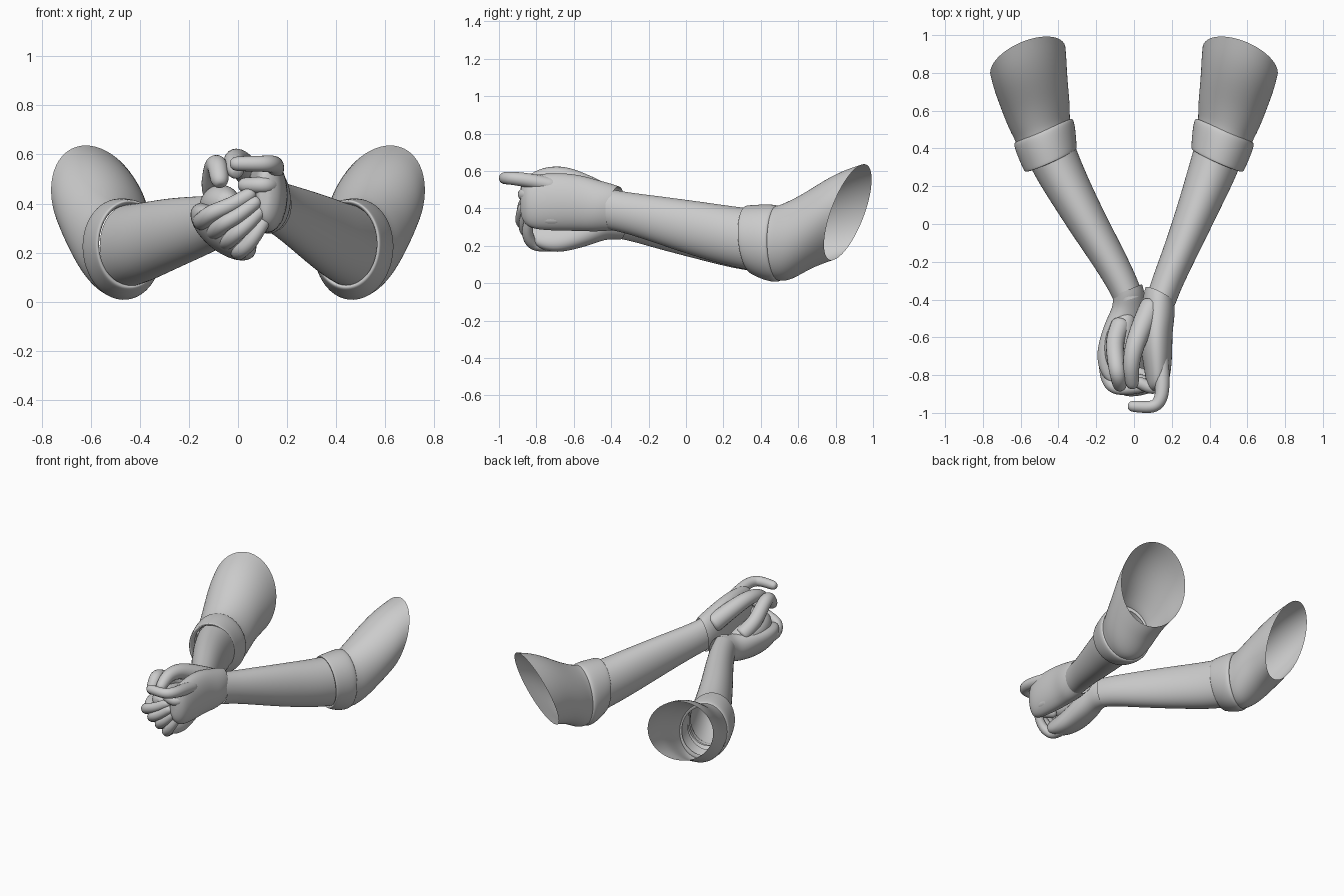
import bpy, bmesh, math
from mathutils import Matrix, Vector

grey = bpy.data.materials.new("grey")
grey.diffuse_color = (0.6, 0.6, 0.6, 1)


def skin(name, rings, cap_start=False, cap_end=False, subdiv=2):
    """Join rings of points into one smooth tube."""
    bm = bmesh.new()
    loops = [[bm.verts.new(p) for p in ring] for ring in rings]
    n = len(loops[0])
    for a, b in zip(loops, loops[1:]):
        for i in range(n):
            j = (i + 1) % n
            bm.faces.new((a[i], a[j], b[j], b[i]))
    for use, loop in ((cap_start, loops[0]), (cap_end, loops[-1])):
        if use:
            c = bm.verts.new(sum((v.co for v in loop), Vector()) / n)
            for i in range(n):
                bm.faces.new((loop[i], loop[(i + 1) % n], c))
    bmesh.ops.recalc_face_normals(bm, faces=bm.faces)
    mesh = bpy.data.meshes.new(name)
    bm.to_mesh(mesh)
    bm.free()
    for f in mesh.polygons:
        f.use_smooth = True
    mesh.materials.append(grey)
    ob = bpy.data.objects.new(name, mesh)
    bpy.context.collection.objects.link(ob)
    ob.modifiers.new("smooth", 'SUBSURF').levels = subdiv
    ob.modifiers["smooth"].render_levels = subdiv
    return ob


def oval(x, y, z, w, h, yaw=0, lean=0, roll=0, n=20):
    """Upright oval ring facing along y; lean tips its top towards +y."""
    m = (Matrix.Rotation(math.radians(yaw), 3, 'Z')
         @ Matrix.Rotation(math.radians(-lean), 3, 'X')
         @ Matrix.Rotation(math.radians(roll), 3, 'Y'))
    return [Vector((x, y, z)) + m @ Vector((w * math.cos(t), 0, h * math.sin(t)))
            for t in (2 * math.pi * i / n for i in range(n))]


def loft(name, specs, mirror=1, **kw):
    rings = [oval(*s) for s in specs]
    for ring in rings:
        for p in ring:
            p.x *= mirror
    return skin(name, rings, **kw)


def finger(name, points, r, taper=0.82, n=10):
    """Rounded tapering tube along a bent path."""
    pts = [Vector(p) for p in points]
    path = []
    for i in range(len(pts) - 1):
        p0, p1, p2 = pts[max(i - 1, 0)], pts[i], pts[i + 1]
        p3 = pts[min(i + 2, len(pts) - 1)]
        for t in (0, 0.33, 0.67):
            path.append(0.5 * (2 * p1 + (p2 - p0) * t + (2 * p0 - 5 * p1 + 4 * p2 - p3) * t * t
                               + (3 * p1 - p0 - 3 * p2 + p3) * t ** 3))
    path.append(pts[-1])
    last = len(path) - 1
    stations = [(p, r * (1 - (1 - taper) * i / last)) for i, p in enumerate(path)]
    end = (path[-1] - path[-2]).normalized()
    rt = r * taper
    stations += [(path[-1] + end * rt * 0.5, rt * 0.85), (path[-1] + end * rt * 0.85, rt * 0.5)]
    rings = []
    for i, (p, rad) in enumerate(stations):
        d = stations[min(i + 1, len(stations) - 1)][0] - stations[max(i - 1, 0)][0]
        q = d.to_track_quat('Z', 'Y')
        rings.append([p + q @ Vector((rad * math.cos(a), rad * math.sin(a), 0))
                      for a in (2 * math.pi * k / n for k in range(n))])
    return skin(name, rings, True, True, 1)


# Sleeves with an open shoulder end, and folded cuffs below the elbows
sleeve = [(.562, .865, .38, .215, .282, -26, 22, 7), (.55, .79, .355, .208, .268, -23, 17, 7),
          (.536, .71, .318, .194, .248, -19, 12, 7), (.515, .62, .262, .182, .222, -18, 5, 8),
          (.498, .55, .226, .170, .212, -20, 0, 9), (.484, .50, .210, .156, .205, -22, -2, 9),
          (.472, .45, .214, .153, .194, -23, -2, 8), (.458, .39, .222, .148, .184, -23, -3, 6)]
cuff = [(.482, .49, .216, .145, .175, -23, 0, 9), (.482, .50, .212, .168, .206, -23, 0, 9),
        (.474, .47, .213, .174, .212, -23, 0, 9), (.459, .41, .219, .166, .206, -23, -2, 8),
        (.444, .35, .23, .156, .190, -24, -4, 6), (.440, .335, .234, .150, .184, -24, -4, 6),
        (.440, .338, .235, .136, .168, -24, -4, 6), (.450, .38, .23, .133, .165, -24, -4, 6)]
for side, m in (("right", 1), ("left", -1)):
    loft(side + "_sleeve", sleeve, m)
    loft(side + "_cuff", cuff, m)

# Forearms
loft("right_forearm", [(.452, .39, .228, .135, .17, -23), (.41, .27, .245, .128, .165, -23),
                       (.36, .14, .272, .115, .157, -22), (.305, 0, .303, .103, .145, -22),
                       (.235, -.17, .343, .09, .127, -22), (.175, -.31, .375, .083, .112, -20),
                       (.14, -.41, .395, .08, .11, -15)])
loft("left_forearm", [(-.445, .39, .228, .135, .17, 27), (-.39, .27, .24, .127, .165, 28),
                      (-.32, .14, .262, .115, .155, 28), (-.242, 0, .285, .105, .142, 28),
                      (-.14, -.17, .31, .092, .122, 28), (-.062, -.31, .333, .083, .103, 24),
                      (-.025, -.40, .34, .078, .098, 18)])

# Right hand: upright palm, bent pointing finger, curled fingers, thumb over the top
loft("right_palm", [(.136, -.375, .40, .086, .12, -28, 8), (.132, -.41, .405, .092, .128, -24, 8),
                    (.128, -.48, .413, .09, .14, -12, 5), (.118, -.57, .43, .086, .152),
                    (.12, -.67, .435, .084, .157), (.125, -.76, .435, .074, .153),
                    (.125, -.82, .435, .064, .145), (.12, -.86, .437, .052, .125),
                    (.11, -.885, .437, .025, .08)], cap_end=True)
finger("right_index", [(.142, -.70, .52), (.150, -.83, .547), (.142, -.92, .56),
                       (.10, -.967, .562), (-.005, -.965, .562)], .044, .72)
for name, z, y in (("middle", .475, -.87), ("ring", .405, -.855), ("little", .345, -.82)):
    finger("right_" + name, [(.145, -.68, z), (.145, y + .07, z), (.11, y, z),
                             (.03, y + .03, z)], .041)
finger("right_thumb", [(.10, -.42, .46), (.04, -.55, .53), (.0, -.66, .573),
                       (-.015, -.76, .572), (-.01, -.84, .535)], .068, .56)

# Left hand: tilted palm cupping from below, four fingers wrapping across the front
loft("left_palm", [(-.035, -.35, .338, .085, .105, 22), (-.025, -.40, .335, .09, .103, 16),
                   (-.035, -.48, .315, .117, .095, 8, 0, 35), (-.05, -.58, .297, .145, .088, 0, 0, 39),
                   (-.06, -.67, .285, .165, .084, 0, 0, 39), (-.062, -.75, .285, .158, .076, 0, 0, 39),
                   (-.055, -.81, .295, .135, .06, 0, 0, 39), (-.045, -.85, .31, .095, .035, 0, 0, 39)],
     cap_end=True)
# Fleshy base of the left thumb filling the fist
loft("left_thumb_base", [(-.035, -.46, .36, .035, .04), (-.055, -.51, .365, .07, .075),
                         (-.075, -.60, .375, .085, .09), (-.075, -.69, .39, .085, .09),
                         (-.06, -.77, .40, .075, .075), (-.045, -.83, .40, .04, .04)],
     cap_start=True, cap_end=True)
for i, name in enumerate(("index", "middle", "ring", "little")):
    t = i / 3
    bx, bz = -.148 + .15 * t, .33 - .125 * t
    tx, tz = .045 + .065 * t, .435 - .10 * t
    y = -.885 + .05 * abs(t - .25)
    finger("left_" + name, [(bx, -.70, bz), (bx + .005, -.80, bz), (bx + .04, y + .01, bz + .03),
                            ((bx + tx) / 2 + .02, y, (bz + tz) / 2 + .01), (tx, y + .01, tz)],
           .042 - .004 * t, .75)
finger("left_thumb", [(-.065, -.52, .39), (-.10, -.62, .46), (-.095, -.73, .54),
                      (-.085, -.80, .555), (-.075, -.85, .50)], .056, .72)
